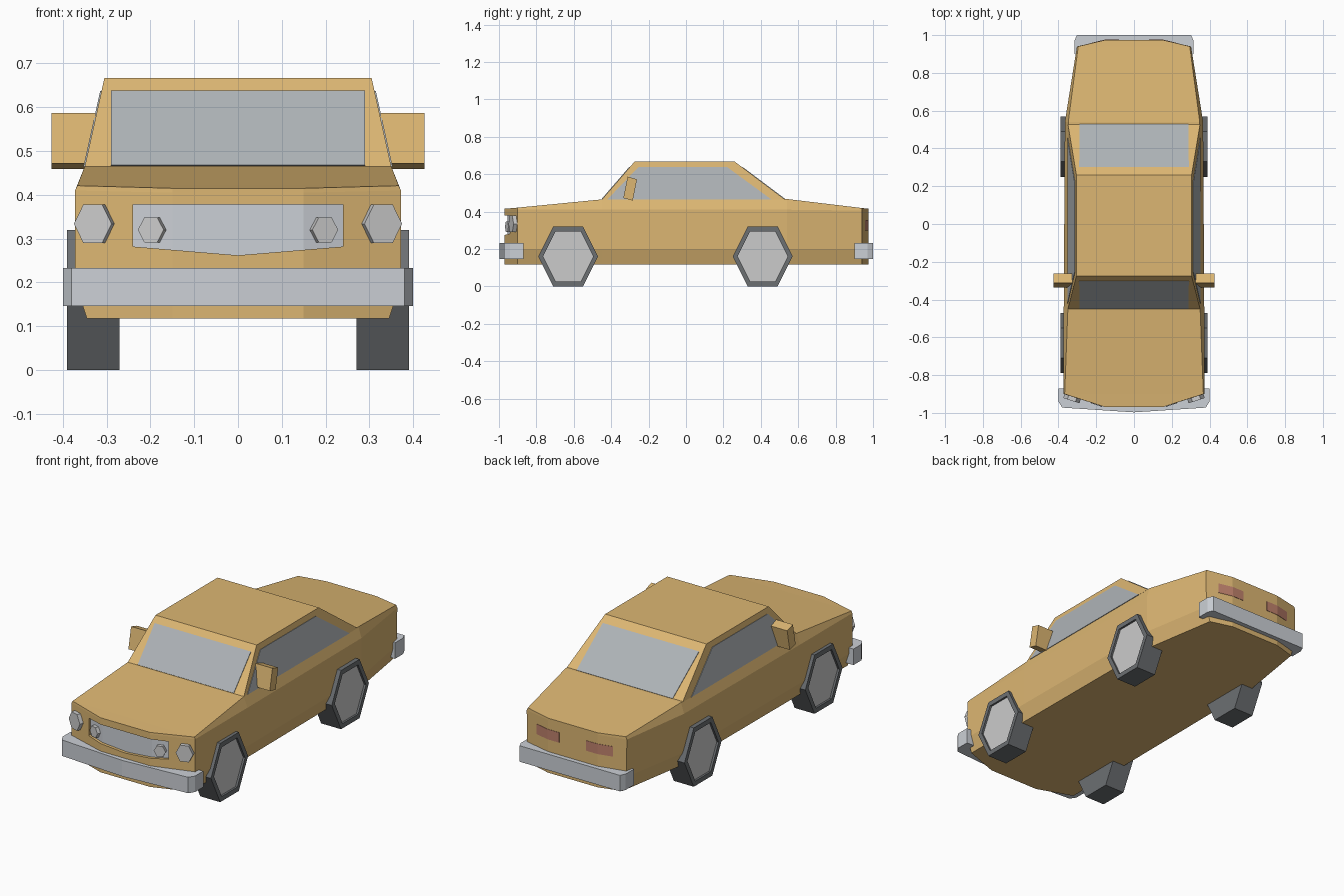
import bpy, bmesh, math
from mathutils import Vector

if "Cube" in bpy.data.objects:
    bpy.data.objects.remove(bpy.data.objects["Cube"])


def material(name, rgb):
    m = bpy.data.materials.new(name)
    m.diffuse_color = (*rgb, 1)
    m.use_nodes = True
    m.node_tree.nodes["Principled BSDF"].inputs["Base Color"].default_value = m.diffuse_color
    return m


PAINT = material("paint", (0.72, 0.47, 0.17))
GLASS = material("glass", (0.42, 0.45, 0.47))
RUBBER = material("rubber", (0.15, 0.16, 0.17))
CHROME = material("chrome", (0.60, 0.63, 0.67))
RED = material("tail_red", (0.52, 0.22, 0.15))


def loft(name, rings, mat=None):
    """Skin a list of equal-length rings and cap both ends."""
    bm = bmesh.new()
    rows = [[bm.verts.new(p) for p in ring] for ring in rings]
    n = len(rows[0])
    for a, b in zip(rows, rows[1:]):
        for i in range(n):
            j = (i + 1) % n
            bm.faces.new((a[i], a[j], b[j], b[i]))
    bm.faces.new(rows[0])
    bm.faces.new(rows[-1])
    bmesh.ops.recalc_face_normals(bm, faces=bm.faces)
    me = bpy.data.meshes.new(name)
    bm.to_mesh(me)
    bm.free()
    ob = bpy.data.objects.new(name, me)
    bpy.context.collection.objects.link(ob)
    if mat:
        me.materials.append(mat)
    return ob


def panel(name, quad, uvs, mat, centre, lift=0.003):
    """Thin plate lying on a four-cornered face, pushed away from centre."""
    a, b, c, d = (Vector(p) for p in quad)
    n = (b - a).cross(d - a).normalized()
    if n.dot(a - Vector(centre)) < 0:
        n.negate()
    pts = [a.lerp(b, u).lerp(d.lerp(c, u), v) for u, v in uvs]
    loft(name, [[p - n * 0.004 for p in pts], [p + n * lift for p in pts]], mat)


def hexagon(centre, u, v, r, tall=1.0):
    c, u, v = Vector(centre), Vector(u), Vector(v)
    return [c + u * r * math.cos(k * math.pi / 3) + v * r * tall * math.sin(k * math.pi / 3)
            for k in range(6)]


# body: stations of y, half widths (sill, crease, shoulder, top), shoulder z, top z
stations = [
    (-0.97, .15, .15, .15, .15, .405, .415),
    (-0.90, .345, .372, .372, .367, .410, .421),
    (-0.45, .345, .372, .372, .350, .410, .465),
    (0.54, .340, .366, .366, .348, .410, .467),
    (0.94, .275, .298, .302, .295, .405, .419),
    (0.975, .15, .15, .15, .15, .405, .415),
]
rings = []
for y, xb, xm, xs, xt, zs, zt in stations:
    half = [(xb, .118), (xm, .20), (xs, zs), (xt, zt)]
    rings.append([(x, y, z) for x, z in half] + [(-x, y, z) for x, z in reversed(half)])
body = loft("body", rings, PAINT)


# grille recess and grille, following the bent nose
def nose_y(x):
    return -0.97 + max(0, abs(x) - 0.15) / 0.22 * 0.07


def grille_shape(name, front, back, mat=None):
    out = []
    for x in (-.24, -.15, 0, .15, .24):
        lo = .262 + .02 * abs(x) / .24
        y0, y1 = nose_y(x) + front, nose_y(x) + back
        out.append([(x, y0, .378), (x, y1, .378), (x, y1, lo), (x, y0, lo)])
    return loft(name, out, mat)


cutter = grille_shape("grille_cutter", -0.1, 0.02)
mod = body.modifiers.new("recess", 'BOOLEAN')
mod.operation = 'DIFFERENCE'
mod.solver = 'EXACT'
mod.object = cutter
bpy.context.view_layer.objects.active = body
bpy.ops.object.modifier_apply(modifier=mod.name)
bpy.data.objects.remove(cutter)
grille_shape("grille", 0.016, 0.04, CHROME)

# cabin
base = [(-.35, -.45, .464), (.35, -.45, .464), (.35, .53, .464), (-.35, .53, .464)]
roof = [(-.305, -.275, .667), (.305, -.275, .667), (.305, .26, .667), (-.305, .26, .667)]
loft("cabin", [base, roof], PAINT)

# windows
mid = (0, 0, .5)
screen = [(.086, .01), (.914, .01), (.965, .85), (.035, .85)]
side = [(.03, 0), (.925, 0), (.868, .85), (.077, .85)]
panel("windscreen", [base[0], base[1], roof[1], roof[0]], screen, GLASS, mid)
panel("rear_window", [base[3], base[2], roof[2], roof[3]], screen, GLASS, mid)
panel("right_window", [base[1], base[2], roof[2], roof[1]], side, GLASS, mid)
panel("left_window", [base[0], base[3], roof[3], roof[0]], side, GLASS, mid)


# bumpers from mirrored half outlines
def bumper(name, half):
    outline = half + [(-x, y) for x, y in reversed(half) if x]
    loft(name, [[(x, y, z) for x, y in outline] for z in (.146, .233)], CHROME)


bumper("front_bumper", [(0, -.997), (.38, -.972), (.40, -.94), (.40, -.87), (.36, -.87)])
bumper("rear_bumper", [(.302, 1.0), (.316, .97), (.316, .90), (.28, .90)])

for s, tag in ((1, "right"), (-1, "left")):
    # wheels
    for y, end in ((-.63, "front"), (.41, "rear")):
        def ring(x, r):
            return hexagon((s * x, y, .16), (0, 1, 0), (0, 0, 1), r, 1.155)
        loft(f"{end}_{tag}_tyre", [ring(.27, .16), ring(.39, .16), ring(.39, .134), ring(.377, .134)], RUBBER)
        loft(f"{end}_{tag}_hub", [ring(.36, .134), ring(.379, .134)])

    # headlamps square to the angled nose, small lamps on the grille
    n = Vector((s * .303, -.953, 0))
    u = Vector((s * .953, .303, 0))
    for name, x, z, r, tall, inset, out in (("headlamp", .325, .334, .045, 1.13, -.01, .022),
                                            ("small_lamp", .198, .32, .031, 1.05, -.03, .004)):
        c = Vector((s * x, nose_y(x), z))
        loft(f"{tag}_{name}", [hexagon(c + n * d, u, (0, 0, 1), r, tall) for d in (inset, out)])

    # wing mirrors
    shape = [(-.335, .472), (-.285, .459), (-.262, .572), (-.312, .587)]
    loft(f"{tag}_mirror", [[(s * x, y, z) for y, z in shape] for x in (.325, .426)], PAINT)

    # tail lamps wrapped over the bend of the rear panel
    for k, (x0, y0, x1, y1) in enumerate(((.08, .975, .15, .975), (.15, .975, .23, .956))):
        quad = [(s * x0, y0, .30), (s * x1, y1, .30), (s * x1, y1, .355), (s * x0, y0, .355)]
        panel(f"{tag}_tail_lamp_{k + 1}", quad, [(0, 0), (1, 0), (1, 1), (0, 1)], RED, mid, 0.002)
